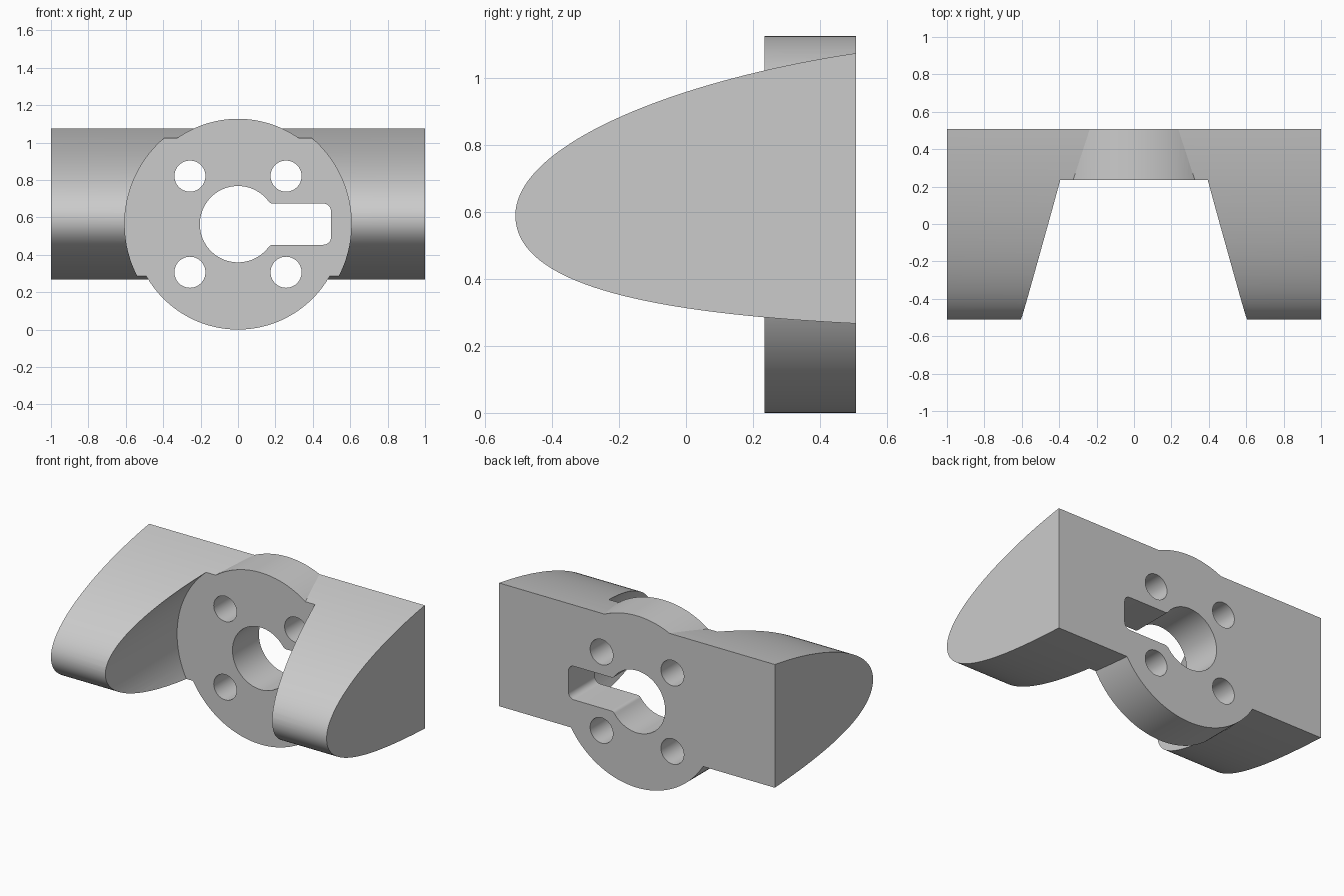
import bpy, bmesh
from math import sin, cos, radians, atan2, sqrt, degrees
from mathutils import Vector
from mathutils.geometry import interpolate_bezier

if "Cube" in bpy.data.objects:
    bpy.data.objects.remove(bpy.data.objects["Cube"])

FRONT, NOSE, BACK = 0.234, -0.51, 0.508   # depths along y
MID_Z = DISC_R = 0.5635                   # hub centre height and radius

grey = bpy.data.materials.new("light_grey")
grey.use_nodes = True
grey.diffuse_color = (0.6, 0.6, 0.6, 1)
grey.node_tree.nodes["Principled BSDF"].inputs["Base Color"].default_value = (0.6, 0.6, 0.6, 1)


def prism(name, points, axis, start, end):
    """Extrude a closed 2D outline along x (points are y, z) or y (points are x, z)."""
    def place(a, b, d):
        return (d, a, b) if axis == "x" else (a, d, b)
    bm = bmesh.new()
    face = bm.faces.new([bm.verts.new(place(a, b, start)) for a, b in points])
    moved = bmesh.ops.extrude_face_region(bm, geom=[face])["geom"]
    bmesh.ops.translate(bm, vec=place(0, 0, end - start),
                        verts=[v for v in moved if isinstance(v, bmesh.types.BMVert)])
    bmesh.ops.recalc_face_normals(bm, faces=bm.faces)
    mesh = bpy.data.meshes.new(name)
    bm.to_mesh(mesh)
    bm.free()
    mesh.materials.append(grey)
    obj = bpy.data.objects.new(name, mesh)
    bpy.context.collection.objects.link(obj)
    return obj


def arc(cx, cz, r, a0, a1, steps):
    angles = [radians(a0 + (a1 - a0) * i / steps) for i in range(steps + 1)]
    return [(cx + r * cos(a), cz + r * sin(a)) for a in angles]


def circle(cx, cz, r, steps):
    return arc(cx, cz, r, 0, 360, steps)[:-1]


def combine(target, tool, operation):
    mod = target.modifiers.new(operation, "BOOLEAN")
    mod.operation, mod.solver, mod.object = operation, "EXACT", tool
    bpy.context.view_layer.objects.active = target
    bpy.ops.object.modifier_apply(modifier=mod.name)
    bpy.data.objects.remove(tool)


# Body: rounded nose section, running slightly past the back plane
def half_section(handle, end_z, slope):
    run = 0.55
    pts = interpolate_bezier(Vector((NOSE, 0.59)), Vector((NOSE, 0.59 + handle)),
                             Vector((BACK - run, end_z - slope * run)),
                             Vector((BACK, end_z)), 40)
    return [(p[0], p[1]) for p in pts] + [(BACK + 0.1, end_z + slope * 0.1)]


upper = half_section(0.209, 1.075, 0.15)
lower = half_section(-0.2235, 0.267, -0.05)
body = prism("body", upper[::-1] + lower[1:], "x", -1, 1)

# Hub disc, joined through the middle
combine(body, prism("disc", circle(0, MID_Z, DISC_R, 128), "y", 0.1, BACK + 0.2), "UNION")

# Round pocket in front of the hub, and the flat back
combine(body, prism("pocket", circle(0, MID_Z, 0.606, 128), "y", -1, FRONT), "DIFFERENCE")
combine(body, prism("back_trim", [(-2, -1), (2, -1), (2, 2), (-2, 2)], "y", BACK, 2), "DIFFERENCE")

# Four bolt holes
for sx in (-1, 1):
    for sz in (-1, 1):
        hole = circle(sx * 0.257, MID_Z + sz * 0.257, 0.083, 48)
        combine(body, prism("bolt_hole", hole, "y", 0, 1), "DIFFERENCE")

# Keyhole: central bore blended into a side slot with rounded corners
bore, half_slot, fillet, corner, slot_end = 0.204, 0.11, 0.03, 0.04, 0.497
fz = half_slot + fillet
fx = sqrt((bore + fillet) ** 2 - fz ** 2)
meet = degrees(atan2(fz, fx))
top_edge = (arc(slot_end - corner, half_slot - corner, corner, 0, 90, 8)
            + arc(fx, fz, fillet, 270, 180 + meet, 8)
            + arc(0, 0, bore, meet, 180, 48)[1:])
bottom_edge = [(x, -z) for x, z in top_edge[-2::-1]]
keyhole = [(x, z + MID_Z) for x, z in top_edge + bottom_edge]
combine(body, prism("keyhole", keyhole, "y", 0, 1), "DIFFERENCE")

# Smooth the curved walls, keep the edges crisp
bpy.ops.object.select_all(action="DESELECT")
body.select_set(True)
bpy.context.view_layer.objects.active = body
bpy.ops.object.shade_smooth_by_angle(angle=radians(25))
